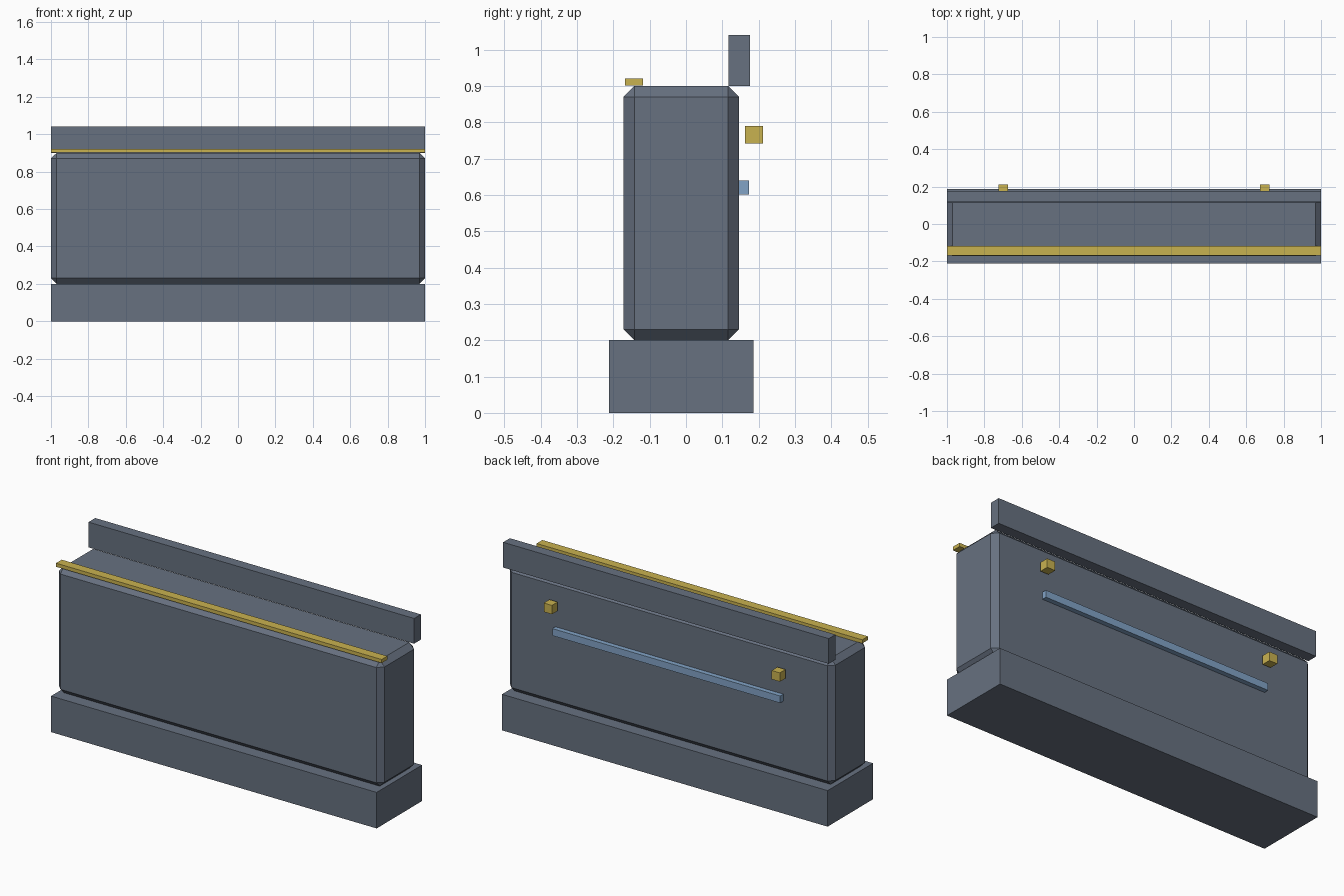
import bpy

if "Cube" in bpy.data.objects:
    bpy.data.objects.remove(bpy.data.objects["Cube"])


def material(name, rgb):
    """Flat colour from 0-255 sRGB values, stored as linear."""
    m = bpy.data.materials.new(name)
    m.diffuse_color = [((c / 255 + 0.055) / 1.055) ** 2.4 for c in rgb] + [1.0]
    m.use_nodes = True
    m.node_tree.nodes["Principled BSDF"].inputs["Base Color"].default_value = m.diffuse_color
    return m


slate = material("slate grey", (103, 113, 128))
gold = material("muted gold", (201, 178, 80))
blue = material("pale blue", (130, 163, 198))


def box(name, x, y, z, mat, chamfer=0.0):
    """Box from (min, max) ranges, with optional flat chamfer."""
    bpy.ops.mesh.primitive_cube_add(
        size=1, location=[(a + b) / 2 for a, b in (x, y, z)])
    ob = bpy.context.object
    ob.name = name
    ob.scale = [b - a for a, b in (x, y, z)]
    bpy.ops.object.transform_apply(location=False, rotation=False, scale=True)
    ob.data.materials.append(mat)
    if chamfer:
        mod = ob.modifiers.new("chamfer", "BEVEL")
        mod.width = chamfer
        mod.segments = 1
    return ob


full = (-1, 1)

# Plinth and chamfered wall body
box("base", full, (-0.212, 0.186), (0, 0.2), slate)
box("wall", full, (-0.172, 0.146), (0.2, 0.9), slate, 0.03)

# Raised lip along the rear top edge
box("parapet", full, (0.117, 0.176), (0.9, 1.04), slate)

# Gold strip along the front top edge
box("front_trim", full, (-0.168, -0.118), (0.901, 0.921), gold)

# Rear details: long blue strip and a pair of small blocks
box("rear_strip", (-0.7, 0.7), (0.146, 0.173), (0.601, 0.64), blue)
for side, x in (("left", -0.7), ("right", 0.7)):
    box("rear_block_" + side, (x - 0.025, x + 0.025), (0.162, 0.212),
        (0.741, 0.79), gold)
